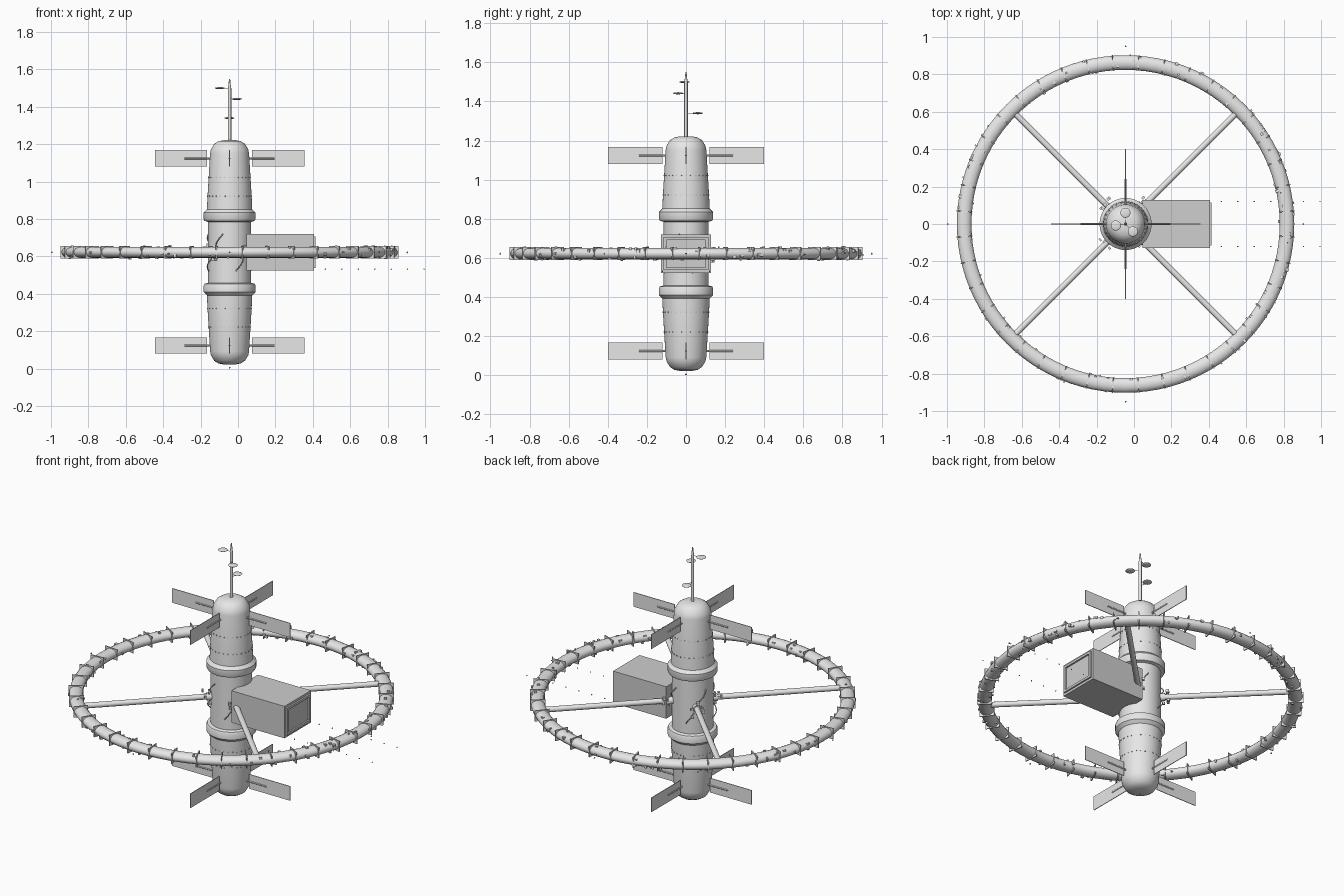
import bpy, bmesh, math, random
from mathutils import Matrix, Vector

cube = bpy.data.objects.get("Cube")
if cube:
    bpy.data.objects.remove(cube, do_unlink=True)
random.seed(4)
AXIS = Vector((-0.045, 0, 0))
MID = 0.622


def material(name, value):
    m = bpy.data.materials.new(name)
    m.use_nodes = True
    m.diffuse_color = (value, value, value, 1)
    m.node_tree.nodes["Principled BSDF"].inputs["Base Color"].default_value = m.diffuse_color
    return m


HULL = material("light grey hull", 0.8)
DOCK = material("mid grey dock", 0.62)


def finish(name, bm, mat=HULL, smooth=True):
    bmesh.ops.recalc_face_normals(bm, faces=bm.faces)
    mesh = bpy.data.meshes.new(name)
    bm.to_mesh(mesh)
    bm.free()
    mesh.materials.append(mat)
    obj = bpy.data.objects.new(name, mesh)
    bpy.context.collection.objects.link(obj)
    if smooth:
        bpy.ops.object.select_all(action='DESELECT')
        obj.select_set(True)
        bpy.context.view_layer.objects.active = obj
        bpy.ops.object.shade_smooth_by_angle(angle=math.radians(35))
    return obj


def add_box(bm, centre, size, angle=0):
    mat = Matrix.Translation(centre) @ Matrix.Rotation(angle, 4, 'Z') @ Matrix.Diagonal((*size, 1))
    bmesh.ops.create_cube(bm, size=1, matrix=mat)


def add_rod(bm, a, b, r1, r2=None, sides=16):
    a, b = Vector(a), Vector(b)
    rot = (b - a).to_track_quat('Z', 'Y').to_matrix().to_4x4()
    bmesh.ops.create_cone(bm, cap_ends=True, segments=sides, radius1=r1,
                          radius2=r1 if r2 is None else r2, depth=(b - a).length,
                          matrix=Matrix.Translation((a + b) / 2) @ rot)


def add_ball(bm, centre, r):
    bmesh.ops.create_icosphere(bm, subdivisions=1, radius=r, matrix=Matrix.Translation(centre))


def polar(angle, r, z):
    return AXIS + Vector((r * math.cos(angle), r * math.sin(angle), z))


def lathe(name, profile, steps=48):
    bm = bmesh.new()
    verts = [bm.verts.new(polar(0, r, z)) for r, z in profile]
    edges = [bm.edges.new(pair) for pair in zip(verts, verts[1:])]
    bmesh.ops.spin(bm, geom=verts + edges, cent=AXIS, axis=(0, 0, 1),
                   angle=math.tau, steps=steps)
    bmesh.ops.remove_doubles(bm, verts=bm.verts, dist=0.0005)
    return finish(name, bm)


# Central hull: mirrored end capsules and collars around a cylinder
half = [(0.115, 0), (0.115, 0.163), (0.134, 0.168), (0.139, 0.178), (0.139, 0.212),
        (0.121, 0.23), (0.118, 0.3), (0.104, 0.53), (0.1, 0.55), (0.082, 0.58),
        (0.06, 0.594), (0.03, 0.6), (0, 0.6)]
lathe("central_hull", [(r, MID - h) for r, h in reversed(half)] + [(r, MID + h) for r, h in half[1:]])

# Rows of tiny portholes
bm = bmesh.new()
for h in (0.3, 0.4):
    for side in (-1, 1):
        for i in range(28):
            a = math.tau * i / 28
            add_box(bm, polar(a, 0.118 - (h - 0.3) * 0.061, MID + side * h), (0.005, 0.007, 0.006), a)
finish("portholes", bm, DOCK, False)

# Habitat ring with oval section
lathe("habitat_ring", [(0.863 + 0.039 * math.cos(t), MID + 0.029 * math.sin(t))
                       for t in (math.tau * i / 16 for i in range(17))], 96)

# Thin frames around the ring
bm = bmesh.new()
for i in range(40):
    a = math.tau * (i + 0.5) / 40
    add_box(bm, polar(a, 0.864, MID), (0.084, 0.006, 0.066), a)
finish("ring_frames", bm, HULL, False)

# Scattered equipment boxes on the ring
bm = bmesh.new()
for i in range(150):
    a, t = random.uniform(0, math.tau), random.uniform(0, math.tau)
    size = [random.uniform(0.006, 0.017) for _ in range(3)]
    add_box(bm, polar(a, 0.863 + 0.04 * math.cos(t), MID + 0.03 * math.sin(t)), size, a)
finish("ring_equipment", bm, HULL, False)

# Spokes with root sleeves and clutter
spokes, roots = bmesh.new(), bmesh.new()
for i in range(4):
    a = math.radians(45 + 90 * i)
    add_rod(spokes, polar(a, 0.1, MID), polar(a, 0.835, MID), 0.016)
    add_rod(spokes, polar(a, 0.105, MID), polar(a, 0.14, MID), 0.022)
    for _ in range(7):
        add_box(roots, polar(a + random.uniform(-0.25, 0.25), random.uniform(0.115, 0.17),
                             MID + random.uniform(-0.04, 0.04)),
                [random.uniform(0.007, 0.02) for _ in range(3)], a)
finish("spokes", spokes)
finish("spoke_root_equipment", roots, HULL, False)

# Bent pipes hugging the hull beside the spokes
bm = bmesh.new()
for i in range(4):
    for side in (-1, 1):
        path = []
        for k in range(7):
            t = k / 6
            a = math.radians(45 + 90 * i) + side * (0.1 + 0.4 * t)
            path.append(polar(a, 0.117 + 0.016 * math.sin(math.pi * t), MID + side * (0.03 + 0.07 * t)))
        for p, q in zip(path, path[1:]):
            add_rod(bm, p, q, 0.003, sides=8)
finish("hull_pipes", bm)

# Flat panels on short struts, four at each end
panels, struts = bmesh.new(), bmesh.new()
for z in (MID - 0.498, MID + 0.502):
    for i in range(4):
        a = math.tau * i / 4
        add_box(panels, polar(a, 0.26, z), (0.28, 0.004, 0.088), a)
        add_rod(struts, polar(a, 0.09, z), polar(a, 0.24, z), 0.005, sides=10)
finish("panels", panels, HULL, False)
finish("panel_struts", struts)

# Antenna mast and small dishes
bm = bmesh.new()
add_rod(bm, polar(0, 0, 1.2), polar(0, 0, 1.5), 0.009)
add_rod(bm, polar(0, 0, 1.5), polar(0, 0, 1.55), 0.008, 0.003)
finish("antenna_mast", bm)
bm = bmesh.new()
for x, y, z in ((-0.097, -0.008, 1.5), (-0.006, -0.04, 1.442), (-0.046, 0.06, 1.34)):
    bmesh.ops.create_uvsphere(bm, u_segments=20, v_segments=10, radius=0.027,
                              matrix=Matrix.Translation((x, y, z)) @ Matrix.Diagonal((1, 1, 0.2, 1)))
    add_rod(bm, (-0.045, 0, z), (x, y, z), 0.0015, sides=6)
finish("antenna_dishes", bm)

# Docking bay with a raised frame around its door
bm = bmesh.new()
add_box(bm, (0.225, 0, MID), (0.36, 0.256, 0.196))
finish("docking_bay", bm, DOCK, False)
bm = bmesh.new()
for s in (-1, 1):
    add_box(bm, (0.408, s * 0.108, MID), (0.014, 0.014, 0.168))
    add_box(bm, (0.408, 0, MID + s * 0.077), (0.014, 0.202, 0.014))
finish("docking_door_frame", bm, DOCK, False)

# Navigation lights: around the ring, at the base, and two approach rows
bm = bmesh.new()
for i in range(4):
    add_ball(bm, polar(math.tau * i / 4, 0.95, MID), 0.005)
add_ball(bm, polar(0, 0, 0.005), 0.005)
for k in range(8):
    for y in (-0.12, 0.12):
        add_ball(bm, (0.995 - 0.088 * k, y, 0.532), 0.004)
finish("navigation_lights", bm)
